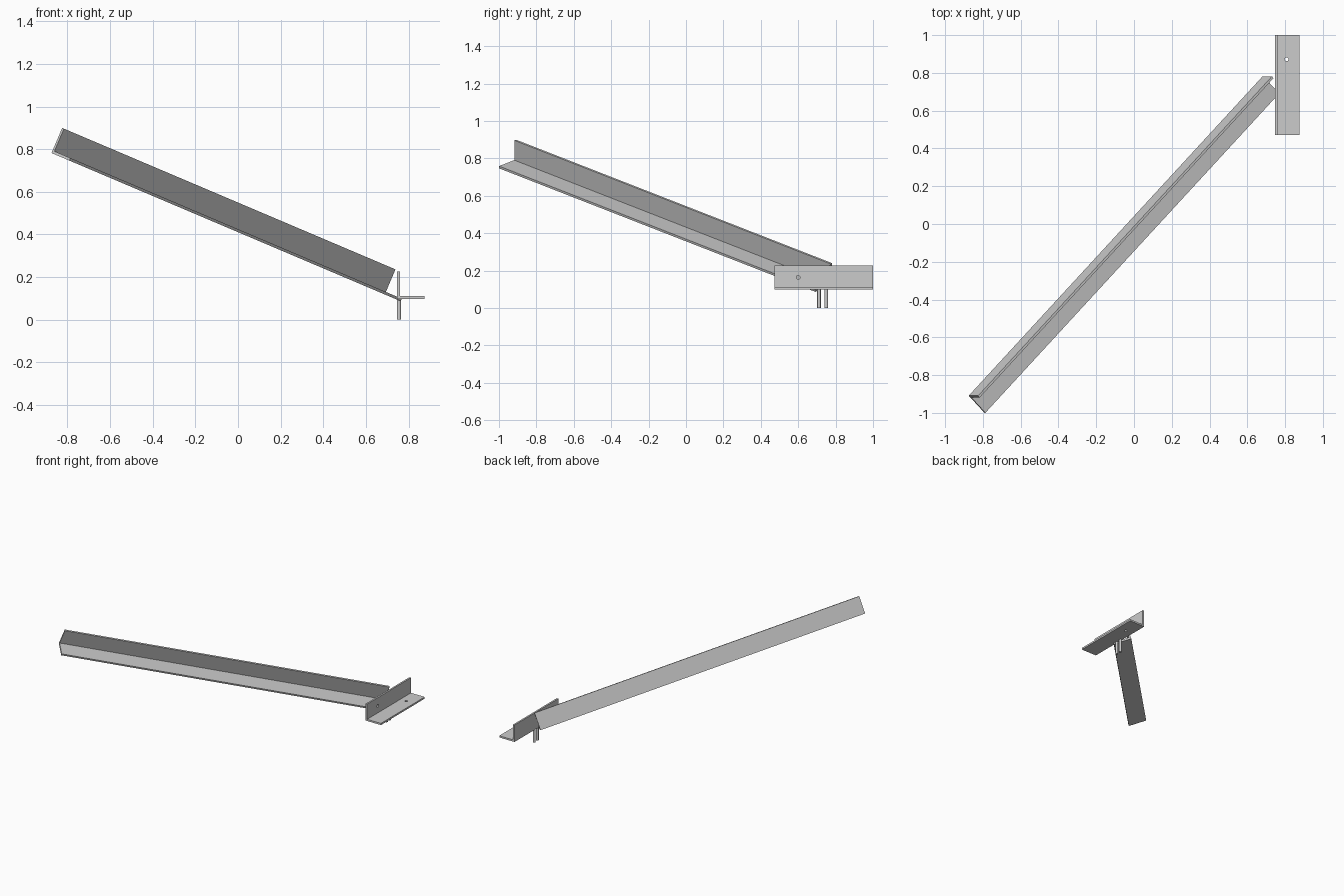
import bpy, bmesh
from mathutils import Vector

if "Cube" in bpy.data.objects:
    bpy.data.objects.remove(bpy.data.objects["Cube"])

T = 0.013  # steel thickness


def angle_bar(name, origin, axis, length, leg_a, leg_b, size):
    """Sweep an L profile along axis; leg_a and leg_b are the flange directions."""
    profile = [(0, 0), (size, 0), (size, T), (T, T), (T, size), (0, size)]
    bm = bmesh.new()
    verts = [bm.verts.new(origin + leg_a * a + leg_b * b) for a, b in profile]
    face = bm.faces.new(verts)
    ext = bmesh.ops.extrude_face_region(bm, geom=[face])
    moved = [g for g in ext["geom"] if isinstance(g, bmesh.types.BMVert)]
    bmesh.ops.translate(bm, verts=moved, vec=axis * length)
    bmesh.ops.recalc_face_normals(bm, faces=bm.faces)
    mesh = bpy.data.meshes.new(name)
    bm.to_mesh(mesh)
    bm.free()
    obj = bpy.data.objects.new(name, mesh)
    bpy.context.collection.objects.link(obj)
    return obj


def rod(name, loc, radius, depth, sides, rot=(0, 0, 0)):
    bpy.ops.mesh.primitive_cylinder_add(vertices=sides, radius=radius, depth=depth,
                                        location=loc, rotation=rot)
    obj = bpy.context.object
    obj.name = name
    bpy.ops.object.shade_smooth_by_angle()
    return obj


def drill(target, loc, rot=(0, 0, 0)):
    cutter = rod("hole_cutter", loc, 0.01, 0.06, 24, rot)
    cutter.hide_render = True
    mod = target.modifiers.new("hole", 'BOOLEAN')
    mod.operation = 'DIFFERENCE'
    mod.solver = 'EXACT'
    mod.object = cutter
    bpy.context.view_layer.objects.active = target
    bpy.ops.object.modifier_apply(modifier=mod.name)
    bpy.data.objects.remove(cutter)


# long sloping angle bar
u = Vector((1.555, 1.69, -0.66)).normalized()
up = Vector((-u.z, 0, u.x)).normalized()
side = u.cross(up)
angle_bar("long_brace", Vector((-0.875, -0.909, 0.782)), u, 2.39, side, up, 0.128)

# short bracket with one hole in each flange
X, Y, Z = Vector((1, 0, 0)), Vector((0, 1, 0)), Vector((0, 0, 1))
bracket = angle_bar("short_bracket", Vector((0.746, 0.472, 0.098)), Y, 0.528, X, Z, 0.129)
drill(bracket, (0.752, 0.6, 0.164), (0, 1.5708, 0))
drill(bracket, (0.808, 0.872, 0.104))

# two pins under the bracket
for i, y in enumerate((0.711, 0.750)):
    rod(f"pin_{i + 1}", (0.755, y, 0.05), 0.0095, 0.10, 16)
